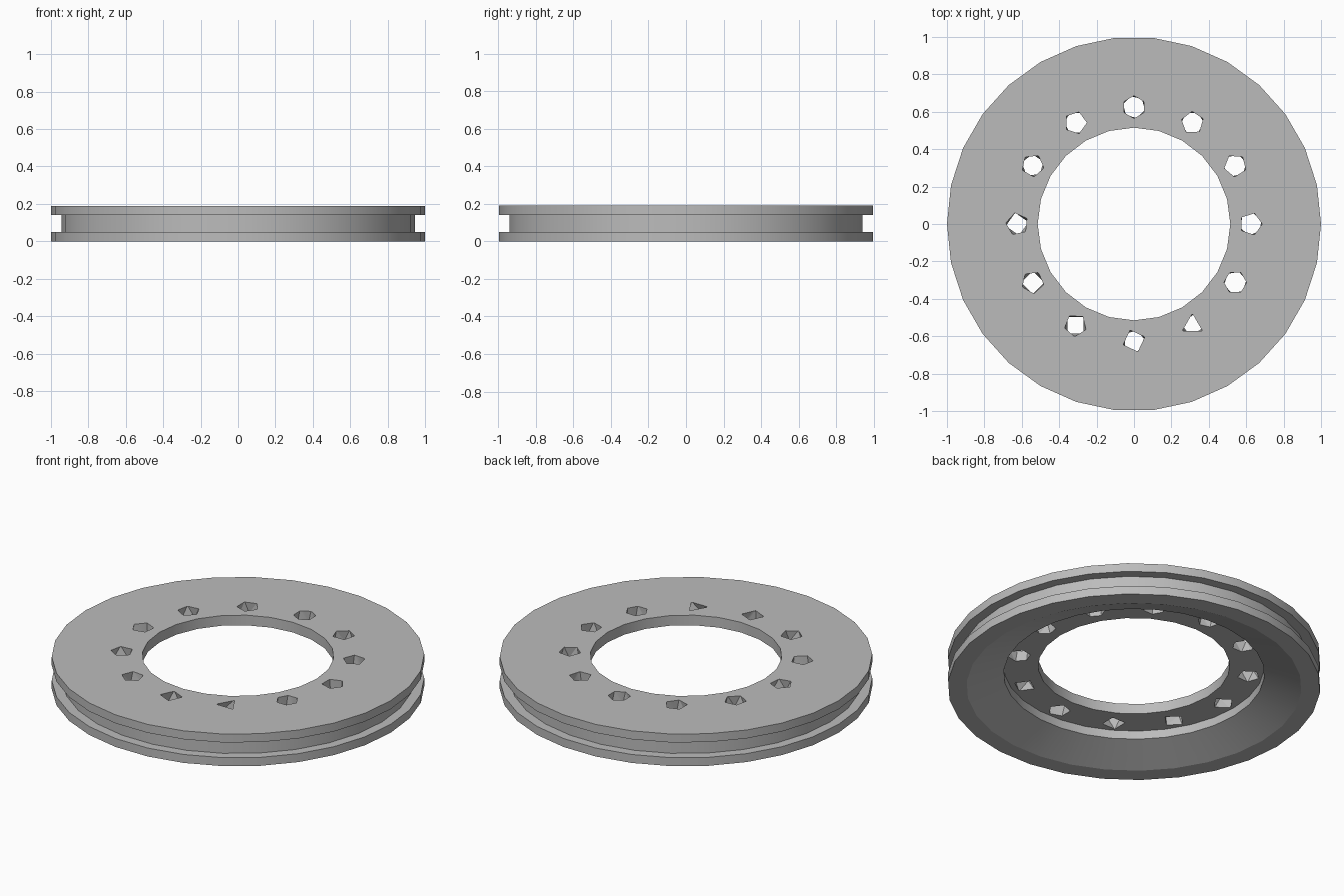
import bpy, bmesh
from math import sin, cos, pi, radians

cube = bpy.data.objects.get("Cube")
if cube:
    bpy.data.objects.remove(cube)

GREY = 0.5
metal = bpy.data.materials.new("plain_grey_metal")
metal.use_nodes = True
metal.diffuse_color = (GREY, GREY, GREY, 1)
metal.node_tree.nodes["Principled BSDF"].inputs["Base Color"].default_value = (GREY, GREY, GREY, 1)


def add_object(name, bm):
    bmesh.ops.recalc_face_normals(bm, faces=bm.faces)
    mesh = bpy.data.meshes.new(name)
    bm.to_mesh(mesh)
    bm.free()
    mesh.materials.append(metal)
    obj = bpy.data.objects.new(name, mesh)
    bpy.context.collection.objects.link(obj)
    return obj


def circle(bm, radius, z, sides, turn=0.0, cx=0.0, cy=0.0):
    return [bm.verts.new((cx + radius * cos(turn + 2 * pi * i / sides),
                          cy + radius * sin(turn + 2 * pi * i / sides), z))
            for i in range(sides)]


def bridge(bm, a, b):
    n = len(a)
    for i in range(n):
        j = (i + 1) % n
        bm.faces.new((a[i], a[j], b[j], b[i]))


# Ring body: grooved rim, sloped underside and stepped inner flange
TOP, FLANGE = 0.19, 0.13
profile = [(1.0, TOP), (1.0, 0.14), (0.945, 0.14), (0.945, 0.05), (1.0, 0.05),
           (1.0, 0.0), (0.9, 0.0), (0.70, 0.08), (0.70, FLANGE)]
bm = bmesh.new()
loops = [circle(bm, r, z, 30) for r, z in profile]
for a, b in zip(loops, loops[1:]):
    bridge(bm, a, b)

# Central bore, with fewer sides than the rim
bore = [circle(bm, 0.515, z, 24) for z in (FLANGE, TOP)]
bridge(bm, *bore)
for outer, inner in ((loops[-1], bore[0]), (loops[0], bore[1])):
    edges = [bm.edges.get((ring[i - 1], ring[i])) for ring in (outer, inner)
             for i in range(len(ring))]
    bmesh.ops.triangle_fill(bm, edges=edges, use_beauty=True)
ring = add_object("grooved_ring", bm)

# Bolt holes: rough faceted cutters, each (top sides, top turn, bottom sides, bottom turn)
holes = [(5, 0, 6, 20), (5, 50, 6, 10), (5, 20, 6, 0), (6, 30, 6, 45),
         (5, 0, 6, 0), (5, 60, 5, 20), (5, 30, 4, 10), (5, 60, 4, 90),
         (5, 50, 4, 45), (4, 20, 5, 0), (3, 90, 4, 80), (6, 0, 6, 10)]
bm = bmesh.new()
for k, (n, turn, m, under) in enumerate(holes):
    a = 2 * pi * k / len(holes)
    x, y = 0.625 * cos(a), 0.625 * sin(a)
    verts = circle(bm, 0.06, TOP + 0.005, n, radians(turn), x, y)
    verts += circle(bm, 0.06, FLANGE - 0.005, m, radians(under), x, y)
    bmesh.ops.convex_hull(bm, input=verts)
cutter = add_object("bolt_hole_cutter", bm)
cutter.hide_render = True

cut = ring.modifiers.new("bolt_holes", 'BOOLEAN')
cut.operation = 'DIFFERENCE'
cut.solver = 'EXACT'
cut.object = cutter

# Apply the holes, then smooth the round walls and keep the edges sharp
bpy.ops.object.select_all(action='DESELECT')
ring.select_set(True)
bpy.context.view_layer.objects.active = ring
bpy.ops.object.modifier_apply(modifier=cut.name)
bpy.data.objects.remove(cutter)
bpy.ops.object.shade_smooth_by_angle(angle=radians(20))
